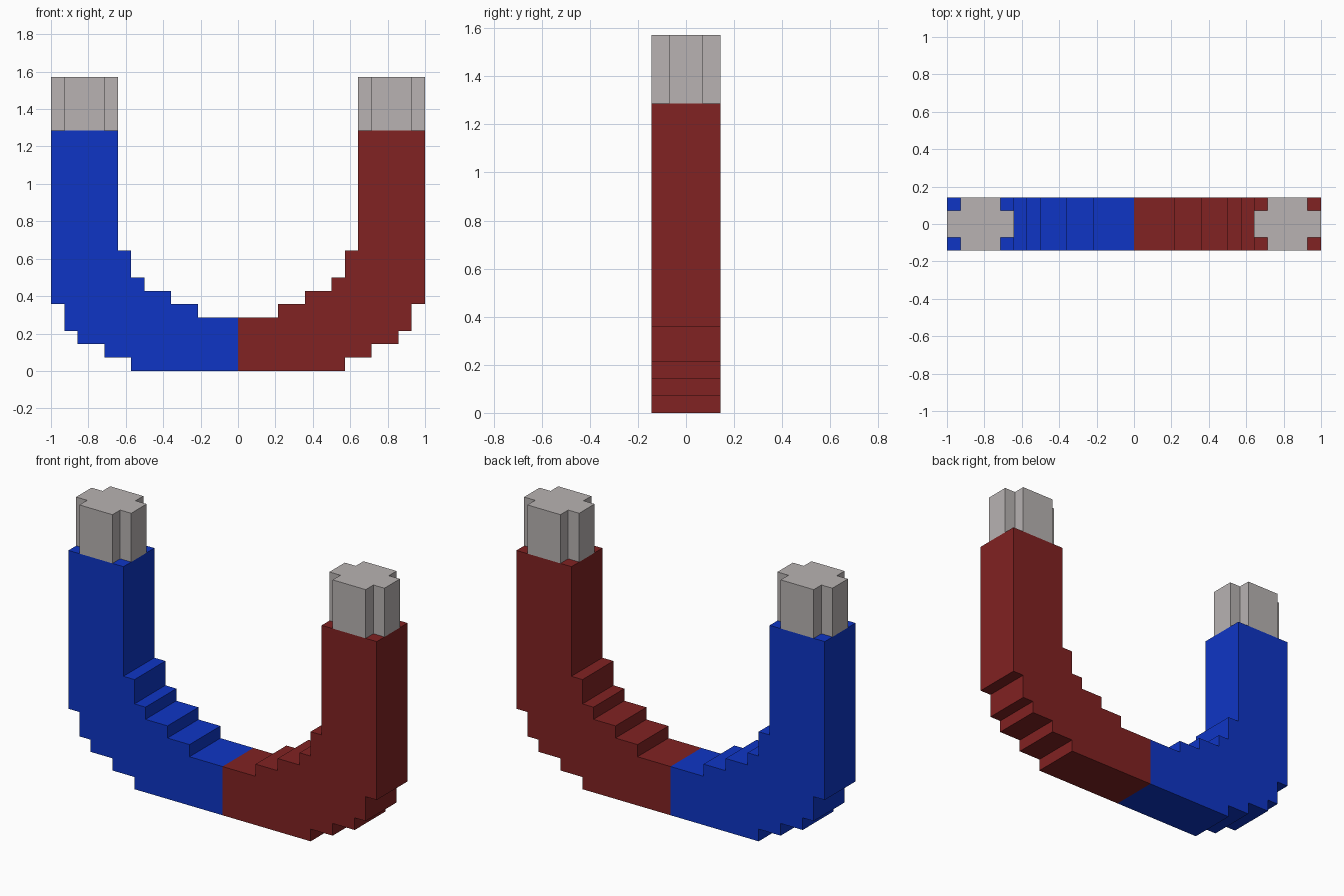
import bpy, bmesh

if "Cube" in bpy.data.objects:
    bpy.data.objects.remove(bpy.data.objects["Cube"], do_unlink=True)

U = 1 / 14  # one step of the blocky grid


def material(name, rgb):
    m = bpy.data.materials.new(name)
    m.use_nodes = True
    col = (*rgb, 1)
    m.diffuse_color = col
    bsdf = next(n for n in m.node_tree.nodes if n.type == 'BSDF_PRINCIPLED')
    bsdf.inputs["Base Color"].default_value = col
    bsdf.inputs["Roughness"].default_value = 0.7
    return m


def prism(name, corners, depth, mat):
    """Extrude a closed outline (grid units) along the depth vector."""
    bm = bmesh.new()
    face = bm.faces.new([bm.verts.new([c * U for c in p]) for p in corners])
    new = bmesh.ops.extrude_face_region(bm, geom=[face])["geom"]
    bmesh.ops.translate(bm, vec=[d * U for d in depth],
                        verts=[v for v in new if isinstance(v, bmesh.types.BMVert)])
    bmesh.ops.recalc_face_normals(bm, faces=bm.faces)
    mesh = bpy.data.meshes.new(name)
    bm.to_mesh(mesh)
    bm.free()
    mesh.materials.append(mat)
    obj = bpy.data.objects.new(name, mesh)
    bpy.context.collection.objects.link(obj)
    return obj


red = material("red paint", (0.22, 0.0160, 0.0160))
blue = material("blue paint", (0.0045, 0.036, 0.56))
steel = material("bare steel", (0.48, 0.45, 0.447))

# Stepped half of the horseshoe (x, z): outer edge up, inner edge back down
HALF = [(0, 0), (8, 0), (8, 1), (10, 1), (10, 2), (12, 2), (12, 3), (13, 3),
        (13, 5), (14, 5), (14, 18), (9, 18), (9, 9), (8, 9), (8, 7), (7, 7),
        (7, 6), (5, 6), (5, 5), (3, 5), (3, 4), (0, 4)]

# Notched-corner section of a pole tip (x, y)
TIP = [(9, -1), (10, -1), (10, -2), (13, -2), (13, -1), (14, -1),
       (14, 1), (13, 1), (13, 2), (10, 2), (10, 1), (9, 1)]

for side, s, paint in (("left", 1, red), ("right", -1, blue)):
    prism(side + "_arm", [(s * x, -2, z) for x, z in HALF], (0, 4, 0), paint)
    prism(side + "_pole_tip", [(s * x, y, 18) for x, y in TIP], (0, 0, 4), steel)
